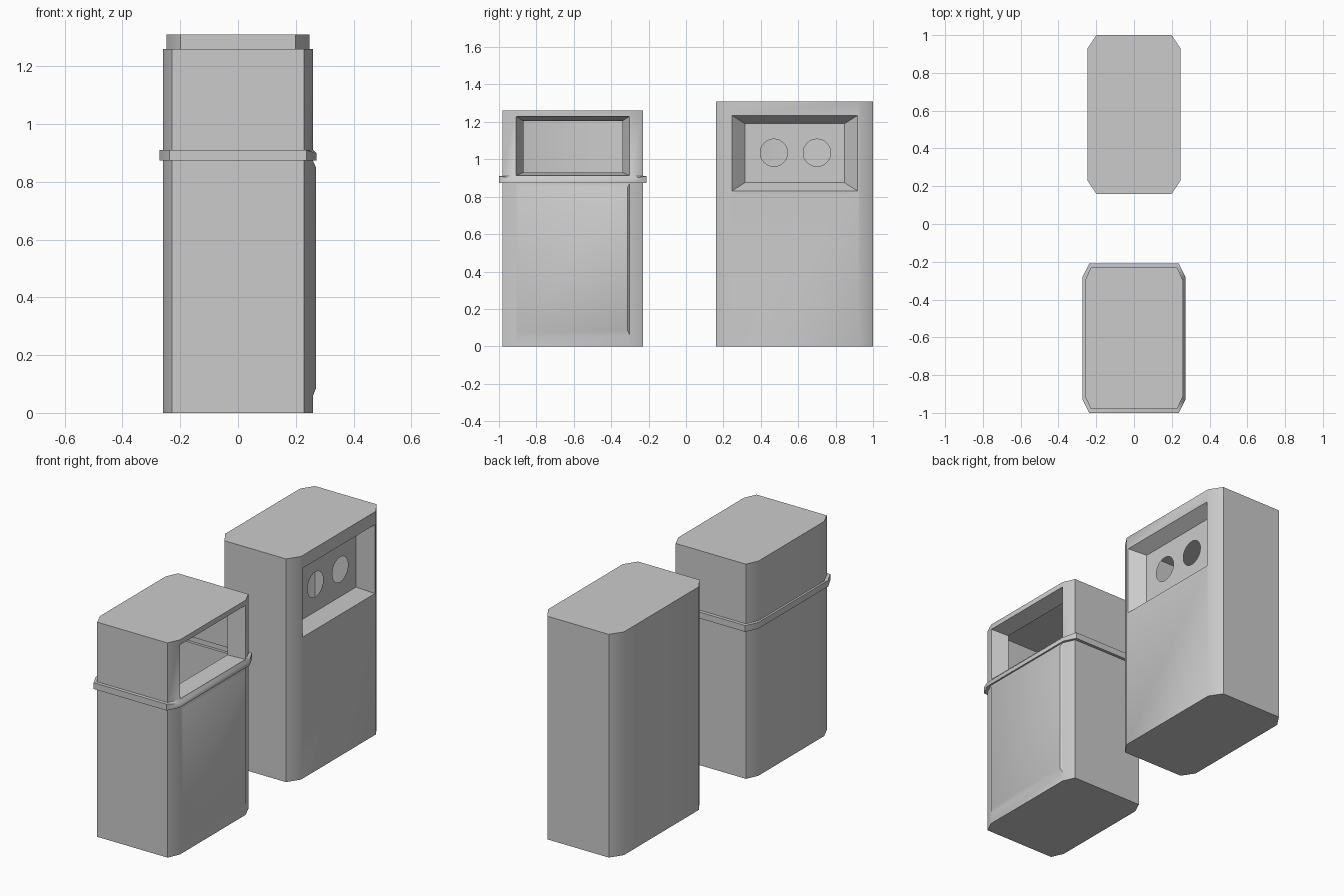
import bpy, bmesh, math

if "Cube" in bpy.data.objects:
    bpy.data.objects.remove(bpy.data.objects["Cube"])


def octagon(bm, hx, yc, hy, cx, cy, z):
    """Ring of verts for a chamfered rectangle; side 0 faces +x."""
    pts = [(hx, cy - hy), (hx, hy - cy), (hx - cx, hy), (cx - hx, hy),
           (-hx, hy - cy), (-hx, cy - hy), (cx - hx, -hy), (hx - cx, -hy)]
    return [bm.verts.new((x, y + yc, z)) for x, y in pts]


def bridge(bm, a, b, skip=()):
    n = len(a)
    for i in range(n):
        if i not in skip:
            j = (i + 1) % n
            bm.faces.new((a[i], a[j], b[j], b[i]))


def nested(bm, low, high, rects):
    """Fill side 0 between two rings with nested rectangles; return the innermost."""
    ring = [low[0], low[1], high[1], high[0]]
    for x, y0, y1, z0, z1 in rects:
        new = [bm.verts.new((x, y, z)) for y, z in
               ((y0, z0), (y1, z0), (y1, z1), (y0, z1))]
        bridge(bm, ring, new)
        ring = new
    return ring


def finish(bm, name):
    bmesh.ops.recalc_face_normals(bm, faces=bm.faces)
    mesh = bpy.data.meshes.new(name)
    bm.to_mesh(mesh)
    bm.free()
    obj = bpy.data.objects.new(name, mesh)
    bpy.context.collection.objects.link(obj)
    bpy.ops.object.select_all(action='DESELECT')
    obj.select_set(True)
    bpy.context.view_layer.objects.active = obj
    bpy.ops.object.shade_smooth_by_angle(angle=math.radians(45))


# Litter bin: hollow body with a belt rim
bm = bmesh.new()
YC = -0.605
body = (0.26, YC, 0.375, 0.032, 0.07)
rim = (0.272, YC, 0.395, 0.035, 0.07)
rings = [octagon(bm, *dims, z) for dims, z in (
    (body, 0), (body, 0.875), (rim, 0.873), (rim, 0.91), (body, 0.91), (body, 1.26))]
for i in range(5):
    bridge(bm, rings[i], rings[i + 1], skip=(0,) if i in (0, 4) else ())
bm.faces.new(rings[0])
bm.faces.new(rings[-1])
for v in rings[3][:2]:  # rim dips slightly under the opening
    v.co.z -= 0.012
# raised lower panel
bm.faces.new(nested(bm, rings[0], rings[1], [
    (0.26, -0.908, -0.302, 0.06, 0.872), (0.27, -0.895, -0.312, 0.085, 0.85)]))
# tapered opening into the hollow body
nested(bm, rings[4], rings[5], [
    (0.26, -0.908, -0.302, 0.913, 1.23), (0.17, -0.87, -0.34, 0.93, 1.205)])
finish(bm, "litter_bin")

# Bottle bin: hollow body
bm = bmesh.new()
body = (0.247, 0.58, 0.42, 0.048, 0.072)
low, high = octagon(bm, *body, 0), octagon(bm, *body, 1.31)
bridge(bm, low, high, skip=(0,))
bm.faces.new(low)
bm.faces.new(high)
# tapered recess
X = 0.173
inner = nested(bm, low, high, [
    (0.247, 0.245, 0.918, 0.83, 1.235), (X, 0.315, 0.847, 0.875, 1.19)])
# recess back plate with two round holes
edges = [bm.edges.get((inner[i], inner[(i + 1) % 4])) for i in range(4)]
for yc in (0.47, 0.70):
    hole = [bm.verts.new((X, yc + 0.073 * math.cos(a), 1.035 + 0.073 * math.sin(a)))
            for a in (math.tau * k / 32 for k in range(32))]
    edges += [bm.edges.new((hole[i], hole[(i + 1) % 32])) for i in range(32)]
bmesh.ops.triangle_fill(bm, edges=edges, use_beauty=True, normal=(1, 0, 0))
finish(bm, "bottle_bin")
